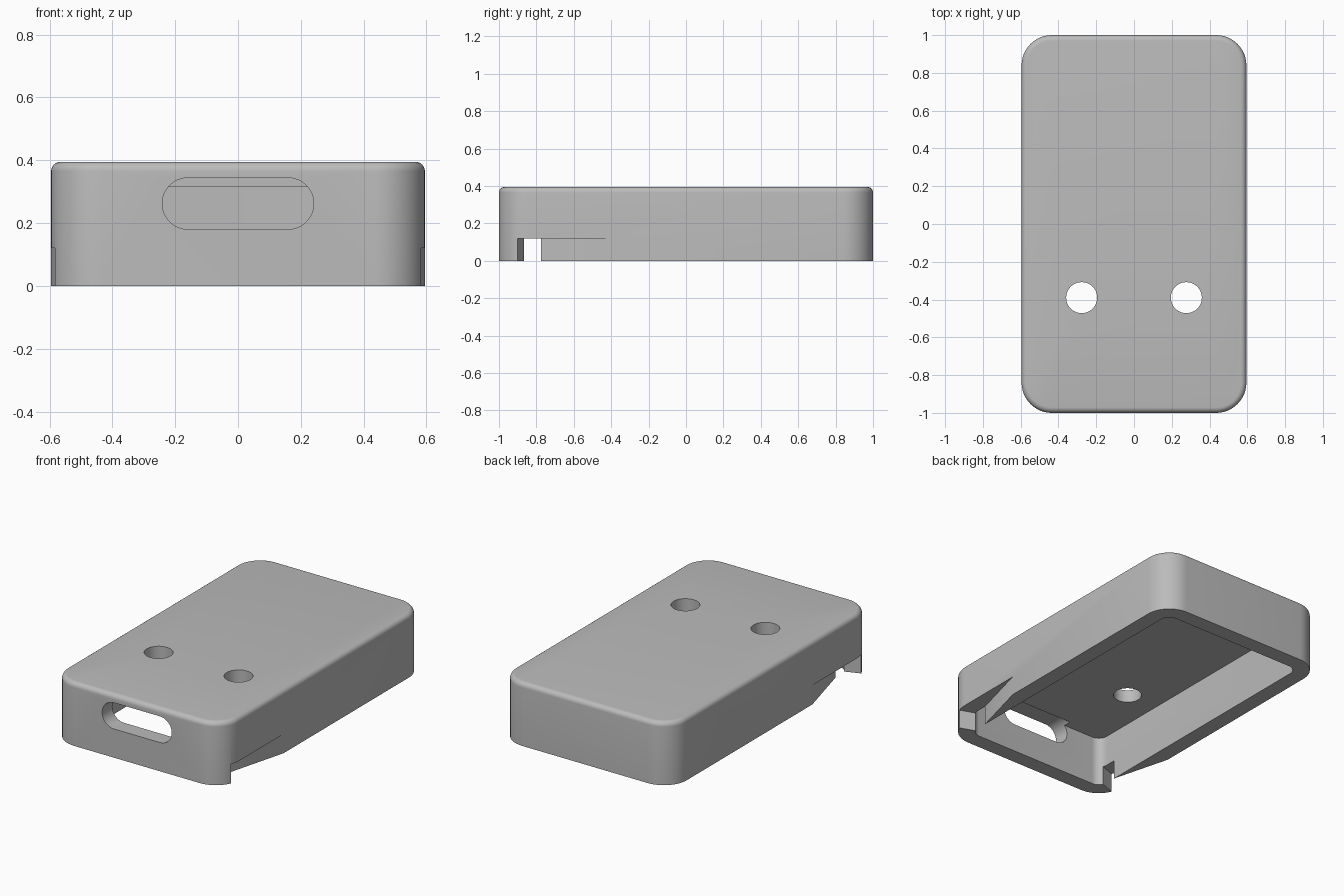
import bpy, bmesh, math
from mathutils import Matrix

cube = bpy.data.objects.get("Cube")
if cube:
    bpy.data.objects.remove(cube, do_unlink=True)

HALF_X, HALF_Y, HEIGHT = 0.595, 1.0, 0.395
WALL, CEILING = 0.1, 0.315

plastic = bpy.data.materials.new("grey plastic")
plastic.use_nodes = True
GREY = (0.5, 0.5, 0.5, 1)
plastic.diffuse_color = GREY
plastic.node_tree.nodes["Principled BSDF"].inputs["Base Color"].default_value = GREY


def rounded_rect(hx, hy, r, steps=12):
    """Counter-clockwise outline with rounded corners."""
    points = []
    for i, (sx, sy) in enumerate([(1, 1), (-1, 1), (-1, -1), (1, -1)]):
        for k in range(steps + 1):
            a = (i + k / steps) * math.pi / 2
            points.append((sx * (hx - r) + r * math.cos(a),
                           sy * (hy - r) + r * math.sin(a)))
    return points


def prism(name, outline, z0, z1, top_round=0, matrix=Matrix()):
    """Extrude an outline from z0 to z1, optionally rounding the top rim."""
    bm = bmesh.new()
    base = bm.faces.new([bm.verts.new((x, y, z0)) for x, y in outline])
    geom = bmesh.ops.extrude_face_region(bm, geom=[base], use_keep_orig=True)["geom"]
    top = [v for v in geom if isinstance(v, bmesh.types.BMVert)]
    bmesh.ops.translate(bm, verts=top, vec=(0, 0, z1 - z0))
    bmesh.ops.remove_doubles(bm, verts=bm.verts, dist=1e-5)
    bmesh.ops.recalc_face_normals(bm, faces=bm.faces)
    if top_round:
        rim = [e for e in bm.edges if all(abs(v.co.z - z1) < 1e-5 for v in e.verts)]
        bmesh.ops.bevel(bm, geom=rim, offset=top_round, segments=6,
                        profile=0.5, affect='EDGES')
    bm.transform(matrix)
    bmesh.ops.recalc_face_normals(bm, faces=bm.faces)
    mesh = bpy.data.meshes.new(name)
    bm.to_mesh(mesh)
    bm.free()
    mesh.materials.append(plastic)
    obj = bpy.data.objects.new(name, mesh)
    bpy.context.collection.objects.link(obj)
    return obj


# Outer case
case = prism("case_cover", rounded_rect(HALF_X, HALF_Y, 0.16), 0, HEIGHT, 0.03)

# Hollow inside, open at the bottom
cutters = [prism("cavity", rounded_rect(HALF_X - WALL, HALF_Y - WALL, 0.06),
                 -0.1, CEILING)]

# Rounded slot through the front wall
stand_up = Matrix.Translation((0, -0.95, 0.262)) @ Matrix.Rotation(math.pi / 2, 4, 'X')
cutters.append(prism("front_slot", rounded_rect(0.241, 0.082, 0.0819), -0.1, 0.1,
                     matrix=stand_up))

for side, label in ((1, "left"), (-1, "right")):
    # Round hole in the top
    cutters.append(prism(label + "_hole", rounded_rect(0.082, 0.082, 0.0819), 0.2, 0.6,
                         matrix=Matrix.Translation((side * 0.277, -0.39, 0))))
    # Slanted clip notch in the lower side wall
    notch = [(0.583, -0.9), (0.7, -0.942), (0.7, -0.007), (0.595, -0.4), (0.472, -0.86)]
    cutters.append(prism(label + "_clip_notch", [(side * x, y) for x, y in notch],
                         -0.1, 0.12))

# Cut everything out of the case
for cutter in cutters:
    cutter.hide_render = True
    mod = case.modifiers.new(cutter.name, 'BOOLEAN')
    mod.operation = 'DIFFERENCE'
    mod.solver = 'EXACT'
    mod.object = cutter

bpy.context.view_layer.update()
graph = bpy.context.evaluated_depsgraph_get()
result = bpy.data.meshes.new_from_object(case.evaluated_get(graph))
case.modifiers.clear()
case.data = result
for cutter in cutters:
    bpy.data.objects.remove(cutter, do_unlink=True)

# Smooth curves, crisp edges
bpy.ops.object.select_all(action='DESELECT')
case.select_set(True)
bpy.context.view_layer.objects.active = case
bpy.ops.object.shade_smooth_by_angle(angle=math.radians(30))
